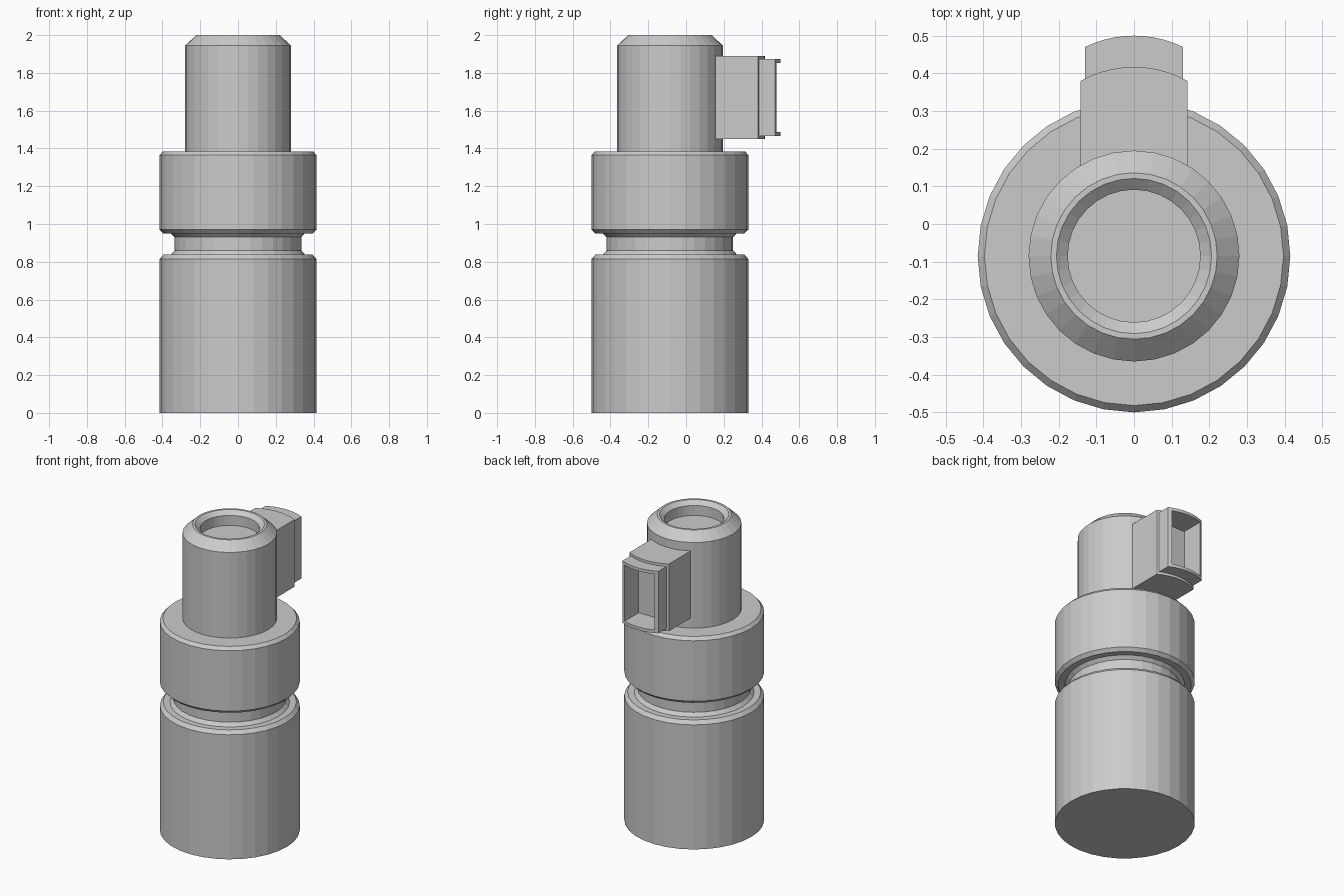
import bpy, bmesh, math

if "Cube" in bpy.data.objects:
    bpy.data.objects.remove(bpy.data.objects["Cube"])

AXIS_Y = -0.085
SIDES = 32


def finish(name, bm):
    bmesh.ops.recalc_face_normals(bm, faces=bm.faces)
    mesh = bpy.data.meshes.new(name)
    bm.to_mesh(mesh)
    bm.free()
    obj = bpy.data.objects.new(name, mesh)
    bpy.context.collection.objects.link(obj)
    return obj


def lathe(name, profile):
    """Closed turned part: rings of (radius, z), capped at both ends."""
    bm = bmesh.new()
    rings = []
    for r, z in profile:
        rings.append([bm.verts.new((r * math.cos(2 * math.pi * i / SIDES),
                                    AXIS_Y + r * math.sin(2 * math.pi * i / SIDES), z))
                      for i in range(SIDES)])
    for a, b in zip(rings, rings[1:]):
        for i in range(SIDES):
            j = (i + 1) % SIDES
            bm.faces.new((a[i], a[j], b[j], b[i]))
    bm.faces.new(rings[0])
    bm.faces.new(rings[-1])
    return finish(name, bm)


def prism(name, half_w, y0, y_edge, y_mid, z0, z1, steps=10):
    """Block with a bowed outer end, extruded along z."""
    sag = y_mid - y_edge
    pts = [(-half_w, y0), (half_w, y0), (half_w, y_edge)]
    if sag > 0:
        rad = (half_w ** 2 + sag ** 2) / (2 * sag)
        a = math.asin(half_w / rad)
        for i in range(1, steps):
            t = a - 2 * a * i / steps
            pts.append((rad * math.sin(t), y_mid - rad + rad * math.cos(t)))
    pts.append((-half_w, y_edge))
    bm = bmesh.new()
    face = bm.faces.new([bm.verts.new((x, y, z0)) for x, y in pts])
    new = bmesh.ops.extrude_face_region(bm, geom=[face])["geom"]
    bmesh.ops.translate(bm, vec=(0, 0, z1 - z0),
                        verts=[g for g in new if isinstance(g, bmesh.types.BMVert)])
    return finish(name, bm)


# Turned body: base, groove, collar, neck and recessed mouth
lathe("body", [
    (0.415, 0), (0.415, 0.815), (0.395, 0.838), (0.355, 0.838), (0.335, 0.86),
    (0.335, 0.93), (0.355, 0.95), (0.395, 0.95), (0.415, 0.97),
    (0.415, 1.365), (0.397, 1.385), (0.28, 1.385), (0.28, 1.945),
    (0.221, 2.0), (0.206, 2.0), (0.176, 1.975), (0.176, 1.91)])

# Side socket: stepped block with a rectangular opening
socket_base = prism("socket_base", 0.142, 0.152, 0.38, 0.417, 1.45, 1.89)
socket_rim = prism("socket_rim", 0.13, 0.345, 0.47, 0.50, 1.467, 1.873)

# Opening cutter
cutter = prism("socket_cutter", 0.108, 0.335, 0.6, 0.6, 1.487, 1.853)
for part in (socket_base, socket_rim):
    mod = part.modifiers.new("opening", 'BOOLEAN')
    mod.operation = 'DIFFERENCE'
    mod.solver = 'EXACT'
    mod.object = cutter
    bpy.context.view_layer.objects.active = part
    bpy.ops.object.modifier_apply(modifier=mod.name)
bpy.data.objects.remove(cutter)
